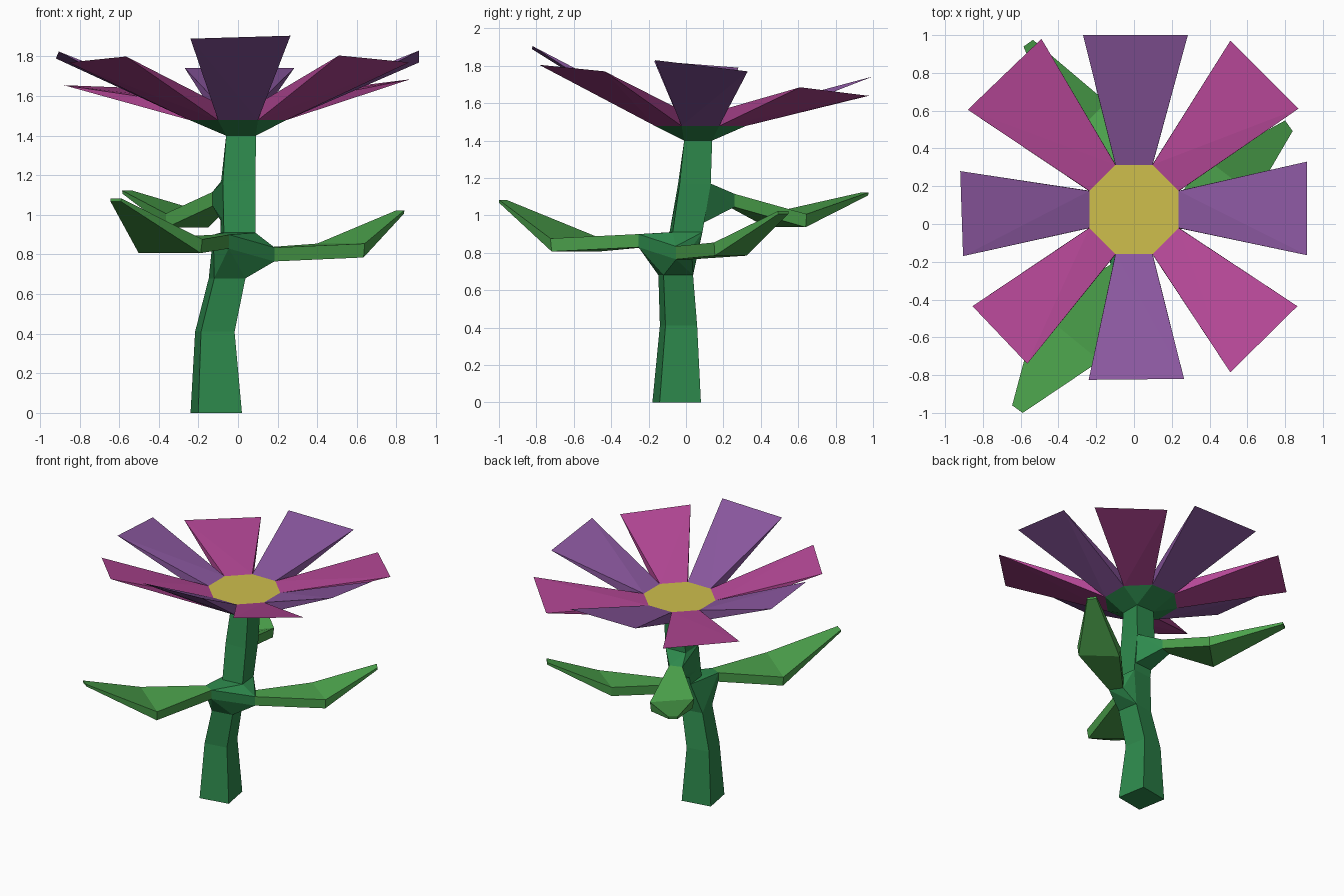
import bpy, bmesh, math
from mathutils import Vector, Matrix

if "Cube" in bpy.data.objects:
    bpy.data.objects.remove(bpy.data.objects["Cube"])


def material(name, rgb):
    m = bpy.data.materials.new(name)
    lin = [c / 12.92 if c <= 0.04045 else ((c + 0.055) / 1.055) ** 2.4 for c in rgb]
    m.diffuse_color = (*lin, 1)
    m.use_nodes = True
    m.node_tree.nodes["Principled BSDF"].inputs["Base Color"].default_value = m.diffuse_color
    return m


STEM = material("stem green", (0.18, 0.54, 0.30))
LEAF = material("leaf green", (0.30, 0.64, 0.30))
YELLOW = material("centre yellow", (0.81, 0.75, 0.30))
MAGENTA = material("petal magenta", (0.71, 0.28, 0.59))
PURPLE = material("petal purple", (0.54, 0.34, 0.62))


def make(name, bm, mat):
    bmesh.ops.recalc_face_normals(bm, faces=bm.faces)
    me = bpy.data.meshes.new(name)
    bm.to_mesh(me)
    bm.free()
    me.materials.append(mat)
    ob = bpy.data.objects.new(name, me)
    bpy.context.collection.objects.link(ob)
    return ob


def hull(name, pts, mat):
    bm = bmesh.new()
    for p in pts:
        bm.verts.new(p)
    r = bmesh.ops.convex_hull(bm, input=bm.verts)
    junk = [e for e in r["geom_interior"] if isinstance(e, bmesh.types.BMVert)]
    bmesh.ops.delete(bm, geom=junk, context='VERTS')
    bmesh.ops.dissolve_limit(bm, angle_limit=0.02, verts=bm.verts, edges=bm.edges)
    return make(name, bm, mat)


def loft(name, rings, mat):
    bm = bmesh.new()
    vs = [[bm.verts.new(p) for p in r] for r in rings]
    for a, b in zip(vs, vs[1:]):
        for i in range(len(a)):
            j = (i + 1) % len(a)
            bm.faces.new((a[i], a[j], b[j], b[i]))
    bm.faces.new(vs[0])
    bm.faces.new(vs[-1])
    return make(name, bm, mat)


# stem: square rings that shrink and lean
def square(x, y, z, half, deg):
    rot = Matrix.Rotation(math.radians(deg), 3, 'Z')
    return [Vector((x, y, z)) + rot @ Vector((sx * half, sy * half, 0))
            for sx, sy in ((-1, -1), (1, -1), (1, 1), (-1, 1))]


stem = [square(-0.11, -0.05, 0, 0.112, 10), square(-0.117, -0.04, 0.41, 0.086, 10),
        square(-0.055, -0.055, 0.68, 0.08, 10), square(0, 0, 0.91, 0.08, 6),
        square(0.002, 0.045, 1.17, 0.083, 3), square(0.015, 0.065, 1.4, 0.075, 0)]
loft("stem", stem, STEM)


# leaves: narrow root, wide middle, upturned tip
def section(c, side, h):
    c, s, up = Vector(c), Vector((*side, 0)), Vector((0, 0, h))
    return [c - s + up, c + s + up, c + s * 0.95 - up, c - s * 0.95 - up]


def leaf(name, root, root_side, mid, mid_side, tip, tip_side):
    rings = [section(root, root_side, 0.035), section(mid, mid_side, 0.035),
             section(tip, tip_side, 0.008)]
    loft(name, rings, LEAF)
    return rings[0]


root_r = leaf("right_leaf", (0.155, -0.01, 0.80), (0.03, -0.045),
              (0.52, 0.24, 0.82), (0.12, -0.09), (0.82, 0.52, 1.015), (0.02, -0.028))
root_f = leaf("front_leaf", (-0.085, -0.235, 0.865), (0.04, -0.02),
              (-0.345, -0.59, 0.842), (0.165, -0.135), (-0.617, -0.98, 1.075), (0.028, -0.02))
root_b = leaf("back_leaf", (-0.085, 0.245, 1.08), (0.045, 0.015),
              (-0.255, 0.535, 0.972), (0.11, 0.11), (-0.56, 0.957, 1.115), (0.025, 0.018))

# knots where the leaves join the stem
hull("lower_knot", stem[2] + stem[3] + root_r + root_f, STEM)
hull("upper_knot", square(0, 0.01, 0.96, 0.075, 6) + stem[4] + root_b, STEM)


# flower head: octagonal cup and centre
def octagon(z, r):
    return [Vector((r * math.cos(a), 0.077 + r * math.sin(a), z))
            for a in (math.radians(22.5 + 45 * i) for i in range(8))]


low, top = octagon(1.478, 0.262), octagon(1.56, 0.256)
hull("flower_cup", stem[5] + low, STEM)
hull("flower_centre", low + top, YELLOW)

# petals: wedges from each side of the centre to a sharp outer edge
tips = [((0.87, 0.61, 1.685), (0.51, 0.97, 1.64)), ((0.285, 1.0, 1.743), (-0.27, 1.0, 1.743)),
        ((-0.49, 0.98, 1.64), (-0.88, 0.605, 1.655)), ((-0.92, 0.28, 1.79), (-0.905, -0.17, 1.825)),
        ((-0.855, -0.435, 1.77), (-0.565, -0.74, 1.80)), ((-0.24, -0.825, 1.89), (0.265, -0.82, 1.905)),
        ((0.51, -0.785, 1.805), (0.865, -0.435, 1.77)), ((0.915, -0.165, 1.83), (0.915, 0.33, 1.77))]
for i, tip in enumerate(tips):
    j = (i + 1) % 8
    hull(f"petal_{i + 1}", [low[i], low[j], top[i], top[j], *map(Vector, tip)],
         PURPLE if i % 2 else MAGENTA)
